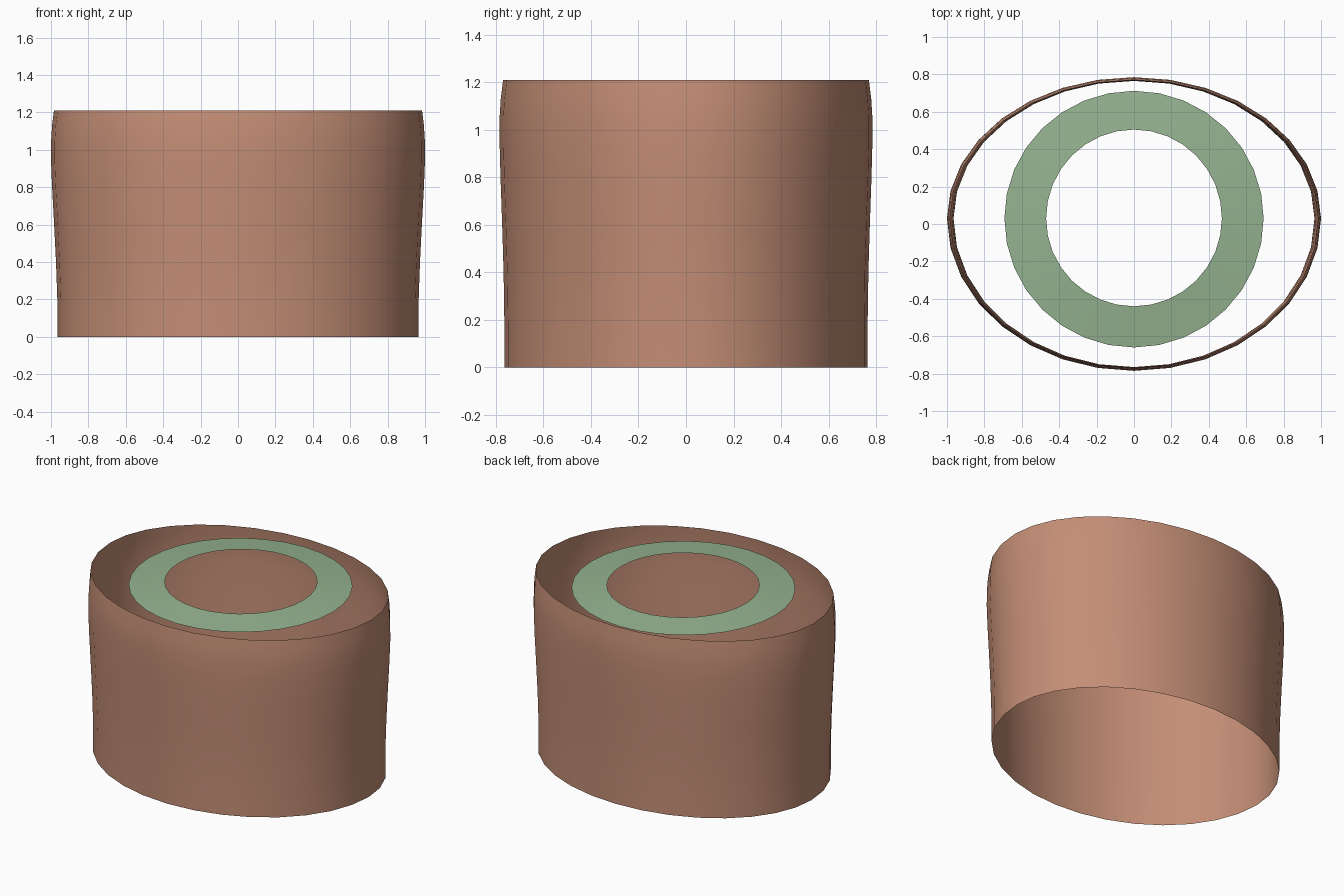
import bpy, bmesh, math

if "Cube" in bpy.data.objects:
    bpy.data.objects.remove(bpy.data.objects["Cube"])

SIDES = 32
CENTRE_Y = 0.03  # widest line of the section sits slightly behind centre


def material(name, rgb):
    m = bpy.data.materials.new(name)
    m.diffuse_color = (*rgb, 1)
    m.use_nodes = True
    m.node_tree.nodes["Principled BSDF"].inputs["Base Color"].default_value = m.diffuse_color
    return m


def loft(name, rings, mat):
    """Bridge egg-shaped loops; each ring is (z, x radius, front y, back y)."""
    bm = bmesh.new()
    loops = []
    for z, rx, front, back in rings:
        loop = []
        for i in range(SIDES):
            a = 2 * math.pi * i / SIDES
            s = math.sin(a)
            ry = back - CENTRE_Y if s > 0 else CENTRE_Y - front
            loop.append(bm.verts.new((rx * math.cos(a), CENTRE_Y + ry * s, z)))
        loops.append(loop)
    for lo, hi in zip(loops, loops[1:]):
        for i in range(SIDES):
            j = (i + 1) % SIDES
            face = bm.faces.new((lo[i], lo[j], hi[j], hi[i]))
            face.smooth = True
    mesh = bpy.data.meshes.new(name)
    bm.to_mesh(mesh)
    bm.free()
    mesh.materials.append(mat)
    obj = bpy.data.objects.new(name, mesh)
    bpy.context.collection.objects.link(obj)
    return obj


# Open oval sleeve: gently flared, drawn in at the upper rim
profile = [(0, 0.965, 0.765), (0.2, 0.966, 0.765), (0.4, 0.973, 0.768),
           (0.6, 0.983, 0.774), (0.8, 0.994, 0.781), (0.95, 1.0, 0.785),
           (1.05, 0.999, 0.785), (1.13, 0.994, 0.78), (1.21, 0.984, 0.77)]
loft("oval_sleeve", [(z, rx, -ry, ry) for z, rx, ry in profile],
     material("terracotta", (0.55, 0.27, 0.18)))

# Shallow sloping collar ring floating inside the rim
loft("collar_ring", [(1.185, 0.693, -0.66, 0.712), (1.207, 0.47, -0.44, 0.505)],
     material("sage_green", (0.30, 0.45, 0.28)))
